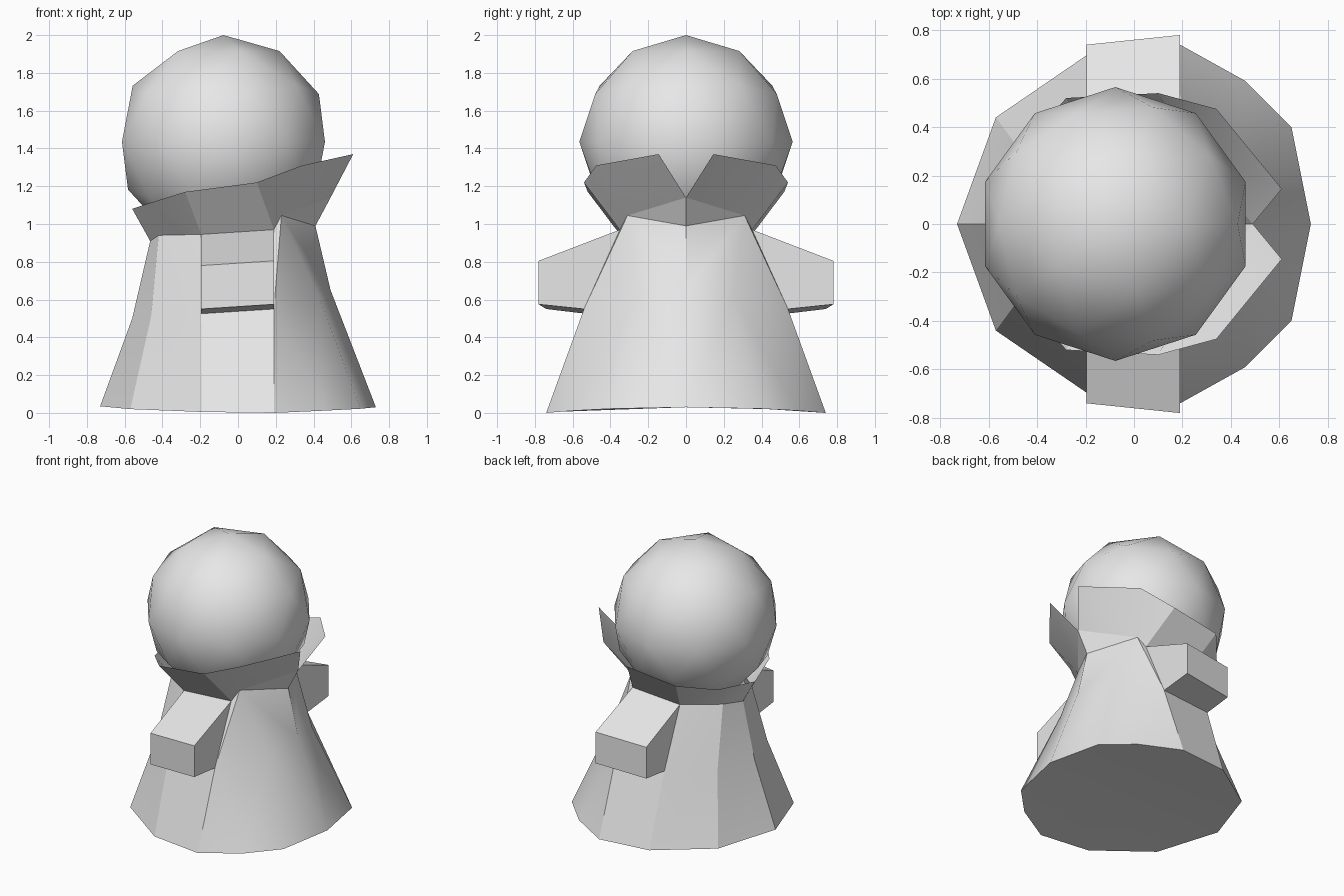
import bpy, math

if "Cube" in bpy.data.objects:
    bpy.data.objects.remove(bpy.data.objects["Cube"])

grey = bpy.data.materials.new("light_grey")
grey.diffuse_color = (0.8, 0.8, 0.8, 1)
grey.use_nodes = True
grey.node_tree.nodes["Principled BSDF"].inputs["Base Color"].default_value = grey.diffuse_color


def finish(obj, angle=30):
    bpy.context.view_layer.objects.active = obj
    for o in bpy.context.selected_objects:
        o.select_set(False)
    obj.select_set(True)
    bpy.ops.object.shade_smooth_by_angle(angle=math.radians(angle))


# Shared corners of the figure's half, from +x round to -x
P = {}


def ring(key, first, pts):
    for i, p in enumerate(pts):
        P[f"{key}{first + i}"] = p


# hem
ring("b", 0, [(.73, 0, .03), (.65, .40, .022), (.46, .59, .012), (.19, .74, 0),
              (-.19, .70, .005), (-.57, .44, .02), (-.73, 0, .035)])
# waist and lower arm joints
ring("m", 0, [(.49, 0, .65), (.43, .25, .61)])
ring("a", 2, [(.19, .54, .55), (-.195, .53, .525)])
ring("m", 4, [(-.46, .29, .51), (-.56, 0, .50)])
# neck
ring("n", 0, [(.41, 0, .99), (.23, .31, 1.045), (.19, .35, .97),
              (-.195, .35, .945), (-.42, .17, .94), (-.465, 0, .91)])
# collar rim
ring("r", 0, [(.49, 0, 1.14), (.61, .145, 1.37), (.34, .475, 1.31), (.10, .54, 1.22),
              (-.28, .52, 1.17), (-.47, .30, 1.11), (-.56, 0, 1.08)])
# hand end of the arm: upper pair, lower pair
ring("h", 0, [(.19, .78, .805), (-.195, .74, .78), (.19, .78, .575), (-.195, .74, .55)])


def mirrored_part(name, faces):
    faces = [f.split() for f in faces]
    keys = sorted({k for f in faces for k in f})
    mesh = bpy.data.meshes.new(name)
    mesh.from_pydata([P[k] for k in keys], [], [[keys.index(k) for k in f] for f in faces])
    obj = bpy.data.objects.new(name, mesh)
    bpy.context.collection.objects.link(obj)
    mesh.materials.append(grey)
    mod = obj.modifiers.new("mirror", "MIRROR")
    mod.use_axis = (False, True, False)
    bpy.context.view_layer.objects.active = obj
    bpy.ops.object.modifier_apply(modifier=mod.name)
    finish(obj)


mirrored_part("robe", [
    "b0 b1 m1 m0", "b1 b2 m1", "b2 a2 m1", "b2 b3 a2", "b3 b4 a3 a2",
    "b4 b5 m4 a3", "b5 b6 m5 m4", "m0 m1 n1 n0", "m1 a2 n1", "a2 n2 n1",
    "a3 n4 n3", "a3 m4 n4", "m4 m5 n5 n4", "n0 n1 r0",
    "b6 b5 b4 b3 b2 b1 b0"])

mirrored_part("collar", [
    "r0 n1 r1", "n1 r2 r1", "n1 n2 r3 r2", "n2 n3 r4 r3", "n3 n4 r5 r4", "n4 n5 r6 r5"])

mirrored_part("arms", [
    "n2 h0 h1 n3", "h0 h2 h3 h1", "a2 a3 h3 h2", "n2 a2 h2 h0", "n3 h1 h3 a3"])

# Round head
bpy.ops.mesh.primitive_ico_sphere_add(subdivisions=2, radius=.565, location=(-.077, 0, 1.435))
head = bpy.context.object
head.name = "head"
head.data.materials.append(grey)
finish(head, 40)
